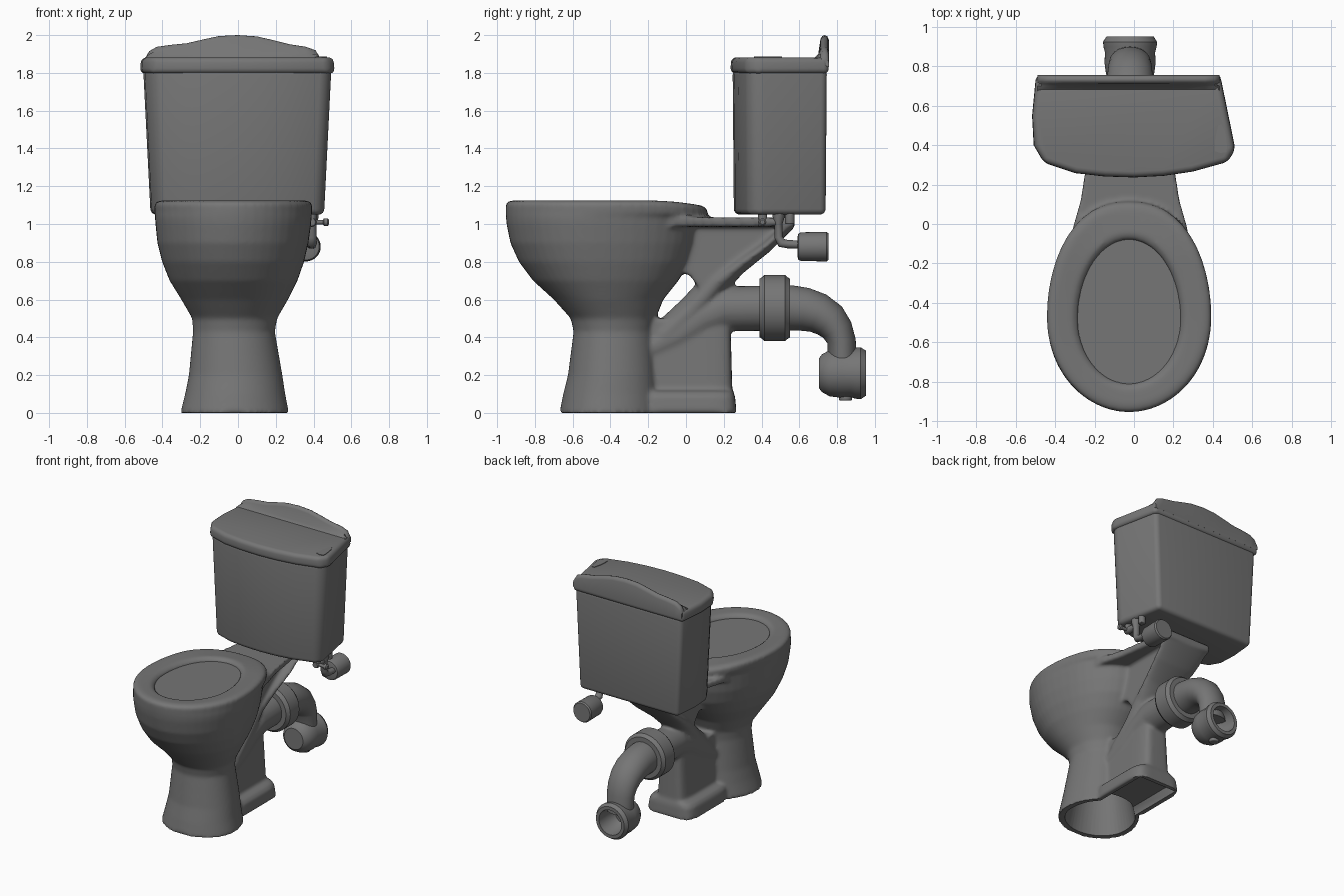
import bpy, bmesh, math
from mathutils import Vector

if "Cube" in bpy.data.objects:
    bpy.data.objects.remove(bpy.data.objects["Cube"])

grey = bpy.data.materials.new("grey_ceramic")
grey.use_nodes = True
COLOUR = (0.18, 0.18, 0.18, 1)
grey.diffuse_color = COLOUR
grey.node_tree.nodes["Principled BSDF"].inputs["Base Color"].default_value = COLOUR

CX = -0.02   # the pan sits slightly off centre
TURN = [2 * math.pi * i / 48 for i in range(48)]


def loft(bm, rings):
    """Skin closed rings of equal size and cap both ends."""
    rows = [[bm.verts.new(p) for p in ring] for ring in rings]
    n = len(rows[0])
    for a, b in zip(rows, rows[1:]):
        for i in range(n):
            bm.faces.new((a[i], a[(i + 1) % n], b[(i + 1) % n], b[i]))
    bm.faces.new(rows[0][::-1])
    bm.faces.new(rows[-1])


def egg(z, front, back, left, right, inset=0, power=0.85):
    """Horizontal egg-shaped ring, blunter towards the back."""
    mid = front + 0.45 * (back - front)
    ring = []
    for t in TURN:
        c, s = math.cos(t), math.sin(t)
        x = abs(c) ** (power if s > 0 else 1) * math.copysign(1, c)
        y = mid + s * ((back if s > 0 else 2 * mid - front) - mid - inset)
        drop = 0.03 * max(0, (y + 0.2) / 0.3) ** 2 if z > 1 else 0
        ring.append((left + (right - left) * (x + 1) / 2 - x * inset, y, z - drop))
    return ring


def sweep(bm, stations, cx=CX, along=None):
    """Elliptical sections (y, z, half width, half thickness) along a path."""
    pts = [Vector((0, s[0], s[1])) for s in stations]
    rings = []
    for i, (y, z, w, h) in enumerate(stations):
        d = along or (pts[min(i + 1, len(pts) - 1)] - pts[max(i - 1, 0)]).normalized()
        rings.append([(cx + w * math.cos(t), y - d[2] * h * math.sin(t),
                       z + d[1] * h * math.sin(t)) for t in TURN])
    loft(bm, rings)


def lathe_y(bm, z, profile, cx=CX):
    """Round part about an axis along y, from (y, radius) pairs."""
    sweep(bm, [(y, z, r, r) for y, r in profile], cx, (0, 1, 0))


def finish(bm, name, bevel=0, angle=35):
    bmesh.ops.recalc_face_normals(bm, faces=bm.faces)
    mesh = bpy.data.meshes.new(name)
    bm.to_mesh(mesh)
    bm.free()
    mesh.materials.append(grey)
    ob = bpy.data.objects.new(name, mesh)
    bpy.context.collection.objects.link(ob)
    if bevel:
        m = ob.modifiers.new("round", "BEVEL")
        m.width, m.segments, m.limit_method = bevel, 4, "ANGLE"
        m.angle_limit = math.radians(33)
    bake(ob, angle)
    return ob


def bake(ob, angle):
    bpy.ops.object.select_all(action="DESELECT")
    ob.select_set(True)
    bpy.context.view_layer.objects.active = ob
    bpy.ops.object.convert(target="MESH")
    bpy.ops.object.shade_smooth_by_angle(angle=math.radians(angle))


# Pan: pedestal, bowl and rim
bm = bmesh.new()
shape = [(0, -.67, -.13, -.305, .27), (.1, -.65, -.14, -.28, .25),
         (.2, -.625, -.15, -.26, .235), (.43, -.595, -.17, -.238, .195),
         (.5, -.61, -.16, -.242, .207), (.6, -.70, -.12, -.3, .265),
         (.7, -.81, -.04, -.362, .315), (.8, -.885, .02, -.402, .35),
         (.9, -.93, .05, -.427, .373), (1, -.95, .065, -.437, .387),
         (1.04, -.954, .07, -.44, .39), (1.06, -.955, .11, -.441, .392)]
rim = (-.955, .115, -.443, .393)
hole = (-.81, -.08, -.285, .235)
rings = [egg(*s) for s in shape]
rings += [egg(1.105, *rim), egg(1.12, *rim, .015), egg(1.125, *rim, .04)]
rings += [egg(1.12, *hole, -.03, 1), egg(1.1, *hole, 0, 1), egg(1.05, *hole, 0, 1)]
loft(bm, rings)

# Rear foot and the upright web above it
foot = []
for z, w, back in [(0, .2, .268), (.085, .19, .26), (.11, .17, .252), (.125, .12, .245), (.5, .1, .235)]:
    foot.append([(CX + w * math.copysign(abs(math.cos(t)) ** .35, math.cos(t)),
                  back - .26 + .26 * math.copysign(abs(math.sin(t)) ** .35, math.sin(t)), z)
                 for t in TURN])
loft(bm, foot)

# Trapway and the strut that carries the shelf
sweep(bm, [(-.22, .32, .12, .09), (-.05, .41, .12, .11), (.08, .5, .12, .12),
           (.2, .55, .12, .12), (.45, .555, .12, .12)])
sweep(bm, [(.55, 1.0, .2, .03), (.42, .88, .18, .035), (.28, .78, .15, .045),
           (.15, .68, .125, .07), (.03, .54, .12, .08), (-.12, .4, .12, .08)])

# Recessed web between bowl and strut
web = [(-.2, 1.0), (-.1, .76), (.02, .73), (.07, .66), (.3, .78), (.5, .97), (.5, 1.0)]
loft(bm, [[(CX + x, y, z) for y, z in web] for x in (-.11, .11)])

# Shelf under the cistern
plan = [(.31, -.15), (.29, -.02), (.25, .12), (.23, .25), (.2, .45), (.19, .575)]
outline = [(CX + x, y) for x, y in plan] + [(CX - x, y) for x, y in plan[::-1]]
loft(bm, [[(x, y, z) for x, y in outline] for z in (.985, 1.035)])
pan = finish(bm, "pan")

# Hollow underside
bm = bmesh.new()
loft(bm, [egg(-.05, -.67, -.1, -.305, .27, .035), egg(.38, -.58, -.19, -.23, .19, .04)])
hollow = finish(bm, "hollow_cutter")
bm = bmesh.new()
loft(bm, [[(CX + x * w, y, z) for x, y in ((-1, -.3), (1, -.3), (1, .235), (-1, .235))]
          for z, w in ((-.05, .165), (.07, .15))])
rear_hollow = finish(bm, "rear_hollow_cutter")

m = pan.modifiers.new("merge", "REMESH")
m.mode, m.voxel_size = "VOXEL", .012
m = pan.modifiers.new("soften", "SMOOTH")
m.factor, m.iterations = .5, 6
for cutter in (hollow, rear_hollow):
    m = pan.modifiers.new("cut", "BOOLEAN")
    m.operation, m.object = "DIFFERENCE", cutter
bake(pan, 45)
for cutter in (hollow, rear_hollow):
    bpy.data.objects.remove(cutter)

# Flat surface inside the rim
bm = bmesh.new()
loft(bm, [egg(z, *hole, -.01, 1) for z in (1.06, 1.092)])
finish(bm, "bowl_surface")

# Cistern body and lid share one plan
PLAN = [(-.5, .757), (.44, .757), (.517, .38), (.48, .315), (.3, .265), (.15, .243), (0, .235),
        (-.15, .24), (-.3, .257), (-.46, .31), (-.512, .4), (-.52, .55)]


def plan_ring(z, sx, sy):
    return [(x * sx, .5 + (y - .5) * sy, z) for x, y in PLAN]


bm = bmesh.new()
loft(bm, [plan_ring(1.05, .89, .93), plan_ring(1.82, .965, .955)])
finish(bm, "cistern", .03)
bm = bmesh.new()
loft(bm, [plan_ring(1.797, 1, 1), plan_ring(1.882, .985, .985)])
finish(bm, "cistern_lid", .028)

# Curved upstand along the back of the lid
bm = bmesh.new()
crest = [(-.49, 1.88), (-.47, 1.915), (-.43, 1.938), (-.36, 1.948), (-.27, 1.957), (-.18, 1.978),
         (-.1, 1.995), (0, 2.0), (.1, 1.993), (.18, 1.975), (.27, 1.952), (.36, 1.938),
         (.41, 1.92), (.435, 1.88)]
loft(bm, [[(x, .66, 1.86), (x, .68, 1.88), (x, .7, min(1.9, h)), (x, .712, h - .02),
           (x, .722, h - .004), (x, .735, h), (x, .748, h - .006), (x, .756, h - .025),
           (x, .756, 1.83)] for x, h in crest])
finish(bm, "lid_upstand", angle=50)

# Flush button
bm = bmesh.new()
button = [(.41, .37), (.44, .36), (.47, .365), (.472, .4), (.462, .47), (.445, .507), (.428, .5), (.413, .44)]
loft(bm, [[(x, y, z) for x, y in button] for z in (1.88, 1.886)])
finish(bm, "flush_button")

# Pipe collar and bend
bm = bmesh.new()
lathe_y(bm, .555, [(.39, .11), (.39, .155), (.405, .165), (.415, .175), (.525, .175),
                   (.535, .165), (.55, .155), (.55, .11)])
finish(bm, "pipe_collar")
bm = bmesh.new()
sweep(bm, [(.4, .555, .12, .12), (.56, .555, .12, .12), (.63, .548, .12, .115), (.7, .528, .12, .107),
           (.76, .49, .115, .098), (.8, .44, .11, .085), (.823, .38, .105, .076), (.828, .25, .1, .076)])
finish(bm, "pipe_bend")

# Open outlet socket with a small plug below
bm = bmesh.new()
lathe_y(bm, .21, [(.705, .08), (.72, .1), (.76, .122), (.82, .13), (.87, .127), (.9, .135),
                  (.925, .137), (.952, .12), (.952, .095), (.85, .085), (.8, .06)])
finish(bm, "outlet_socket")
bm = bmesh.new()
sweep(bm, [(.845, z, .035, .035) for z in (.065, .1)])
finish(bm, "outlet_plug", .008)

# Inlet valve: stem, float cup, arm and nuts
VX = .39
bm = bmesh.new()
sweep(bm, [(.49, 1.07, .035, .035), (.49, 1.03, .035, .03), (.49, 1.0, .025, .02), (.49, .93, .025, .022),
           (.505, .9, .028, .025), (.54, .893, .025, .022), (.62, .89, .025, .022)], VX)
finish(bm, "valve_stem", angle=60)
bm = bmesh.new()
lathe_y(bm, .88, [(.59, .05), (.595, .07), (.61, .076), (.745, .078), (.755, .07)], .36)
finish(bm, "valve_cup")
bm = bmesh.new()
lathe_y(bm, 1.01, [(.38, .02), (.39, .025), (.43, .025), (.5, .015)], VX)
loft(bm, [[(x, .405 + r * math.cos(t), 1.01 + r * math.sin(t)) for t in TURN]
          for x, r in ((.38, .012), (.45, .012), (.455, .02), (.475, .02), (.482, .012))])
finish(bm, "valve_arm")
bm = bmesh.new()
for x, y in ((VX, .405), (VX, .55), (-.15, .5), (.11, .5)):
    sweep(bm, [(y, z, .025, .025) for z in (1.0, 1.07)], x)
finish(bm, "cistern_nuts", .006)
